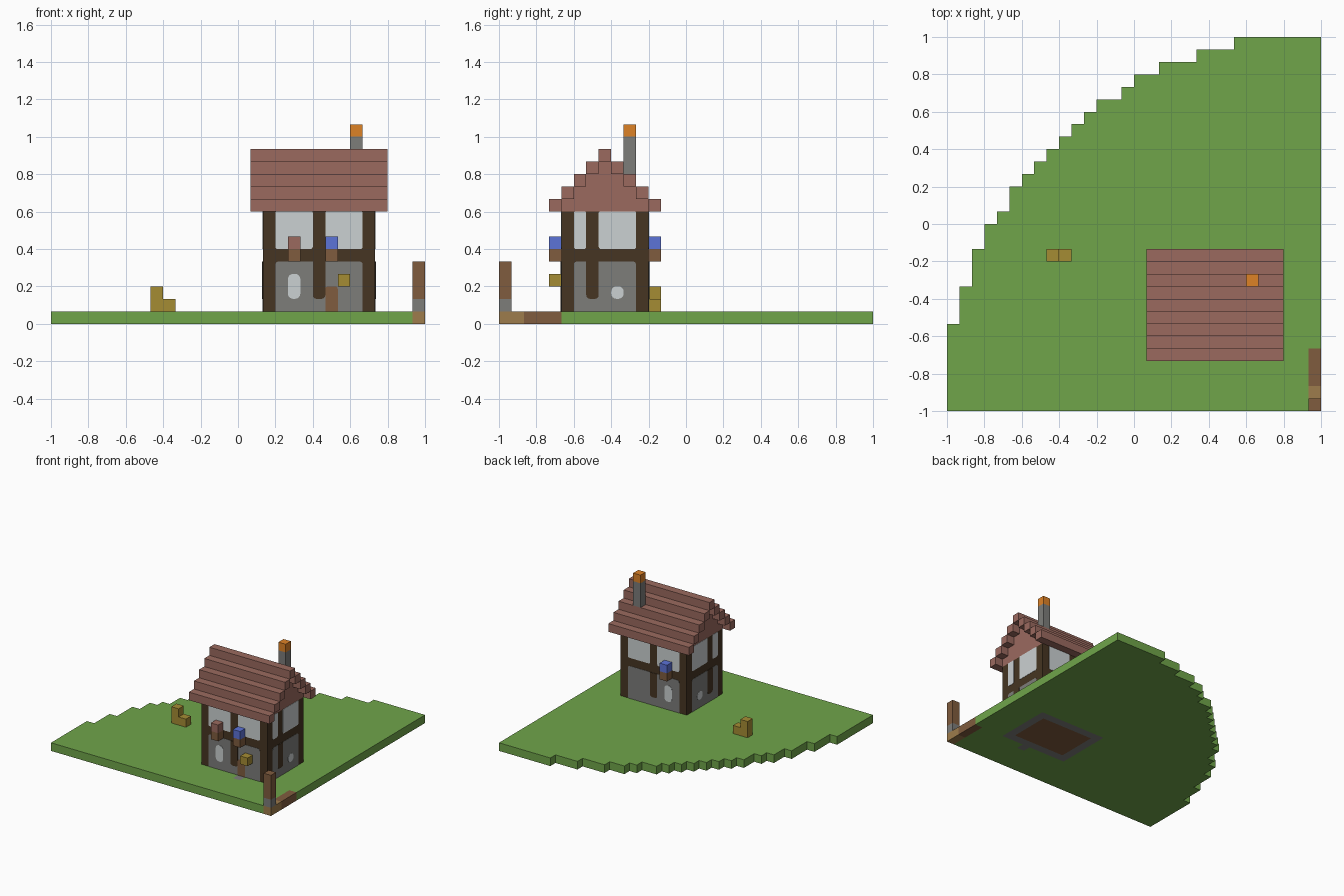
import bpy, bmesh, math
from mathutils import Vector

U = 1 / 15  # size of one building block

if "Cube" in bpy.data.objects:
    bpy.data.objects.remove(bpy.data.objects["Cube"], do_unlink=True)


def material(name, r, g, b):
    colour = [(c / 255 / 12.92) if c < 11 else ((c / 255 + 0.055) / 1.055) ** 2.4
              for c in (r, g, b)] + [1]
    m = bpy.data.materials.new(name)
    m.use_nodes = True
    m.diffuse_color = colour
    m.node_tree.nodes["Principled BSDF"].inputs["Base Color"].default_value = colour
    return m


GRASS = material("grass green", 112, 165, 74)
ROOF = material("roof red", 155, 106, 95)
TIMBER = material("dark timber", 70, 53, 34)
PLASTER = material("pale plaster", 203, 209, 210)
STONE = material("stone grey", 125, 125, 122)
WOOD = material("brown wood", 128, 92, 62)
TAN = material("tan wood", 158, 124, 76)
STRAW = material("straw yellow", 165, 140, 52)
BLUE = material("flower blue", 92, 115, 215)
FLAME = material("ember orange", 222, 130, 38)


def finish(name, bm, mats):
    mesh = bpy.data.meshes.new(name)
    bm.to_mesh(mesh)
    bm.free()
    obj = bpy.data.objects.new(name, mesh)
    bpy.context.collection.objects.link(obj)
    for m in mats:
        mesh.materials.append(m)
    return obj


def block(name, mat, x, y, z):
    """Box spanning the given block ranges."""
    bm = bmesh.new()
    bmesh.ops.create_cube(bm, size=1)
    for v in bm.verts:
        v.co = Vector([(r[0] + (r[1] - r[0]) * (c + 0.5)) * U
                       for r, c in zip((x, y, z), v.co)])
    return finish(name, bm, [mat])


# House footprint in blocks
X0, X1, Y0, Y1 = 2, 11, -10, -3
WALLS = {
    "front": lambda a, z, t: (a, Y0 * U - t, z),
    "back": lambda a, z, t: (a, Y1 * U + t, z),
    "right": lambda a, z, t: (X0 * U - t, a, z),
    "left": lambda a, z, t: (X1 * U + t, a, z),
}


def plate(wall, name, mat, a, z, depth, bottom=0.0, top=0.0):
    """Thin panel on a wall, with rounded bottom and top corners."""
    a0, a1, z0, z1 = (k * U for k in (*a, *z))
    corners = [(a1, z0, bottom, -90), (a1, z1, top, 0),
               (a0, z1, top, 90), (a0, z0, bottom, 180)]
    outline = []
    for ca, cz, r, start in corners:
        mid = math.radians(start + 45)
        oa = ca - math.copysign(r, math.cos(mid))
        oz = cz - math.copysign(r, math.sin(mid))
        for i in range(5 if r else 1):
            t = math.radians(start + i * 22.5)
            outline.append((oa + r * math.cos(t), oz + r * math.sin(t)))
    bm = bmesh.new()
    rings = [[bm.verts.new(WALLS[wall](p, q, d)) for p, q in outline]
             for d in (0, depth)]
    n = len(outline)
    for ring in rings:
        bm.faces.new(ring)
    for i in range(n):
        j = (i + 1) % n
        bm.faces.new((rings[0][i], rings[0][j], rings[1][j], rings[1][i]))
    bmesh.ops.recalc_face_normals(bm, faces=bm.faces)
    return finish(f"{wall}_{name}", bm, [mat])


# Ground: a quarter disc of square tiles, coloured by place
def ground_colour(x, y):
    if X0 < x < X1 and Y0 < y < Y1:
        inside = X0 + 1 < x < X1 - 1 and Y0 + 1 < y < Y1 - 1
        return 2 if inside else 1
    if 7 < x < 8 and Y0 - 1 < y < Y0:
        return 1
    if x > 14 and y < Y0:
        return 3 if y < -13 else 2
    return 0


bm = bmesh.new()
for i in range(-15, 15):
    for j in range(-15, 15):
        cx, cy = i + 0.5, j + 0.5
        if (15 - cx) ** 2 + (15 + cy) ** 2 > 915:
            continue
        tile = bm.faces.new([bm.verts.new((p * U, q * U, 0)) for p, q in
                             ((i, j), (i + 1, j), (i + 1, j + 1), (i, j + 1))])
        tile.material_index = ground_colour(cx, cy)
bmesh.ops.remove_doubles(bm, verts=bm.verts, dist=U / 10)
ground = finish("ground", bm, [GRASS, STONE, WOOD, TAN])
solid = ground.modifiers.new("thickness", "SOLIDIFY")
solid.thickness = U
solid.offset = 1

# Timber house body
block("house_body", TIMBER, (X0, X1), (Y0, Y1), (1, 9))

# Wall panels, middle posts and windows: (low end, post, high end, window top)
for wall in WALLS:
    if wall in ("front", "back"):
        low, post, high, win, win_top = 3, 6, 10, 4, 4
    else:
        low, post, high, win, win_top = -9, -8, -4, -6, 3
    plate(wall, "stone_base", STONE, (low, high), (1, 5), 0.002, 0, 0.018)
    plate(wall, "middle_post", TIMBER, (post, post + 1), (2, 5), 0.004, 0.02, 0)
    for side, span in (("first", (low, post)), ("second", (post + 1, high))):
        plate(wall, side + "_plaster_panel", PLASTER, span, (6, 9), 0.002, 0.012, 0.006)
    plate(wall, "window", PLASTER, (win, win + 1), (2, win_top), 0.004, 0.028, 0.028)
plate("front", "door", WOOD, (7, 8), (1, 3), 0.004, 0, 0.015)

# Flower boxes
for name, flower, x, y in (("front_red", ROOF, 4, Y0 - 1),
                           ("front_blue", BLUE, 7, Y0 - 1),
                           ("back_blue", BLUE, 4, Y1)):
    block(name + "_planter", WOOD, (x, x + 1), (y, y + 1), (5, 6))
    block(name + "_flowers", flower, (x, x + 1), (y, y + 1), (6, 7))

# Lantern beside the door
block("door_lantern", STRAW, (8, 9), (Y0 - 1, Y0), (3, 4))

# Stepped roof: overhanging courses with a recessed gable fill
for i in range(5):
    z = (9 + i, 10 + i)
    front, back = Y0 - 1 + i, Y1 + 1 - i
    block(f"front_roof_course_{i}", ROOF, (X0 - 1, X1 + 1), (front, front + 1), z)
    if i < 4:
        block(f"back_roof_course_{i}", ROOF, (X0 - 1, X1 + 1), (back - 1, back), z)
        block(f"gable_fill_{i}", ROOF, (X0, X1), (front + 1, back - 1), z)

# Chimney
block("chimney", STONE, (9, 10), (-5, -4), (12, 15))
block("chimney_fire", FLAME, (9, 10), (-5, -4), (15, 16))

# Straw bales
block("tall_straw_bale", STRAW, (-7, -6), (-3, -2), (1, 3))
block("short_straw_bale", STRAW, (-6, -5), (-3, -2), (1, 2))

# Corner post on a stone foot
block("post_foot", STONE, (14, 15), (-15, -14), (1, 2))
block("corner_post", WOOD, (14, 15), (-15, -14), (2, 5))
